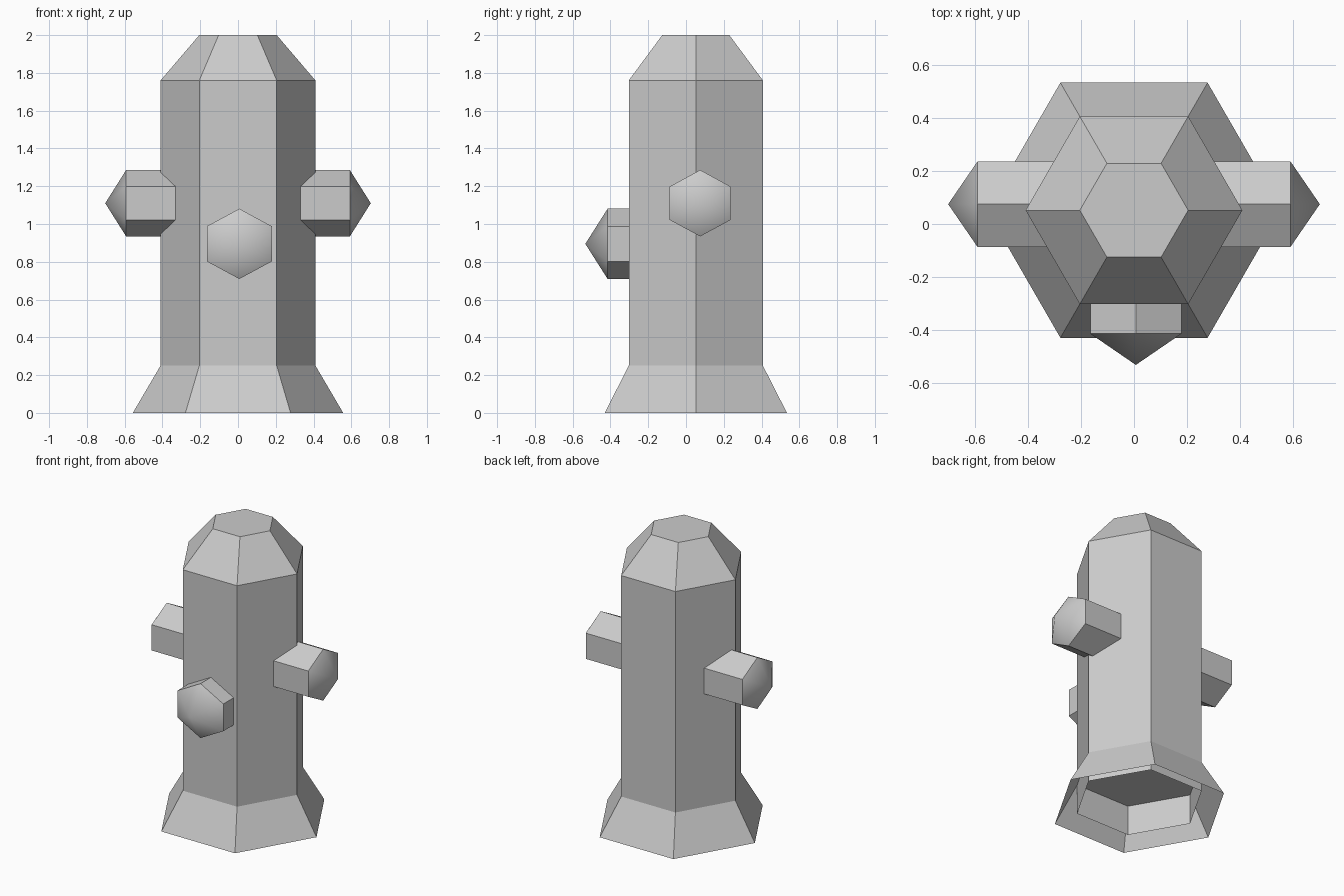
import bpy, bmesh, math
from mathutils import Matrix

if "Cube" in bpy.data.objects:
    bpy.data.objects.remove(bpy.data.objects["Cube"])


def hex_loft(name, rings, matrix, bottom=False, top=False, scale=(1, 1), smooth=False):
    """Loft six-sided rings (radius, height) along local z; radius 0 makes a point."""
    bm = bmesh.new()
    loops = []
    for r, h in rings:
        if r == 0:
            loops.append([bm.verts.new((0, 0, h))])
        else:
            loops.append([bm.verts.new((r * scale[0] * math.cos(k * math.pi / 3),
                                        r * scale[1] * math.sin(k * math.pi / 3), h))
                          for k in range(6)])
    for a, b in zip(loops, loops[1:]):
        for k in range(6):
            n = (k + 1) % 6
            if len(b) == 1:
                bm.faces.new((a[k], a[n], b[0]))
            else:
                bm.faces.new((a[k], a[n], b[n], b[k]))
    if bottom:
        bm.faces.new(loops[0][::-1])
    if top:
        bm.faces.new(loops[-1])
    bm.transform(matrix)
    bm.normal_update()
    mesh = bpy.data.meshes.new(name)
    bm.to_mesh(mesh)
    bm.free()
    if smooth:
        mesh.shade_smooth()
        mesh.set_sharp_from_angle(angle=math.radians(42))
    obj = bpy.data.objects.new(name, mesh)
    bpy.context.collection.objects.link(obj)
    return obj


CY = 0.052                      # the column sits slightly behind the origin
column = Matrix.Translation((0, CY, 0))

# Flared foot, open underneath, closed at its upper end
hex_loft("flared_base", [(0.557, 0), (0.41, 0.25)], column, top=True)

# Main barrel, open at the lower end
hex_loft("barrel", [(0.41, 0.045), (0.41, 1.76)], column)

# Tapered bonnet
hex_loft("bonnet", [(0.41, 1.76), (0.205, 2.0)], column, top=True)

# Side outlets: a hexagonal pipe with a smooth pointed cap, one corner up
for side, label in ((1, "right"), (-1, "left")):
    m = (Matrix.Translation((0, 0.075, 1.11))
         @ Matrix.Rotation(side * math.pi / 2, 4, 'Y'))
    m = m @ Matrix.Rotation(0, 4, 'Z')
    hex_loft(label + "_outlet", [(0.176, 0.26), (0.176, 0.592), (0, 0.703)],
             m, bottom=True, scale=(1, 1.06), smooth=True)

# Front outlet, lower and slightly larger
m = (Matrix.Translation((0.007, 0, 0.895))
     @ Matrix.Rotation(math.pi / 2, 4, 'X')
     @ Matrix.Rotation(math.pi / 2, 4, 'Z'))
hex_loft("front_outlet", [(0.186, 0.25), (0.186, 0.415), (0, 0.533)],
         m, bottom=True, scale=(1, 1.07), smooth=True)
